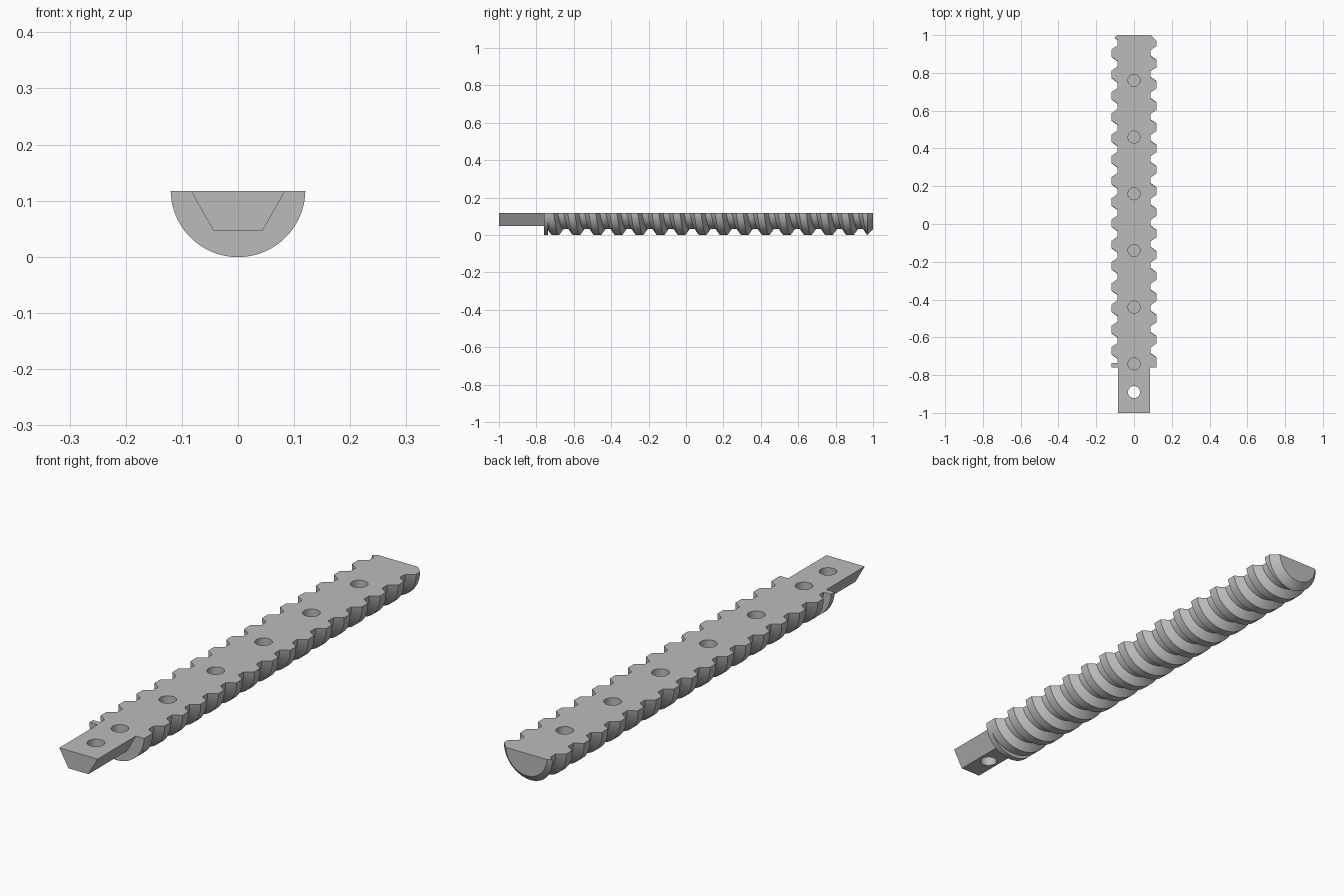
import bpy, bmesh, math

if "Cube" in bpy.data.objects:
    bpy.data.objects.remove(bpy.data.objects["Cube"])

AXIS_Z, TOP_Z = 0.1195, 0.1175      # screw axis height, flat top height
R_OUT, R_ROOT = 0.12, 0.088         # crest and root radii
PITCH, Y_START, Y_END = 0.1125, -0.76, 1.0

grey = bpy.data.materials.new("plain_grey")
grey.diffuse_color = (0.5, 0.5, 0.5, 1)
grey.use_nodes = True
grey.node_tree.nodes["Principled BSDF"].inputs["Base Color"].default_value = grey.diffuse_color


def loft(name, rings):
    """Closed solid through a list of point loops."""
    bm = bmesh.new()
    loops = [[bm.verts.new(p) for p in ring] for ring in rings]
    n = len(loops[0])
    for a, b in zip(loops, loops[1:]):
        for i in range(n):
            j = (i + 1) % n
            bm.faces.new((a[i], a[j], b[j], b[i]))
    for ring in (loops[0], loops[-1]):
        bm.faces.new(ring)
    # flat triangles keep the helical end caps and root strips exact
    bmesh.ops.triangulate(bm, faces=[f for f in bm.faces if len(f.verts) > 4])
    bmesh.ops.recalc_face_normals(bm, faces=bm.faces)
    me = bpy.data.meshes.new(name)
    bm.to_mesh(me)
    bm.free()
    ob = bpy.data.objects.new(name, me)
    bpy.context.collection.objects.link(ob)
    me.materials.append(grey)
    return ob


def boolean(ob, other, op):
    mod = ob.modifiers.new(op.lower(), 'BOOLEAN')
    mod.object, mod.operation, mod.solver = other, op, 'EXACT'
    bpy.context.view_layer.objects.active = ob
    bpy.ops.object.modifier_apply(modifier=mod.name)


def arc(r, y, shift=0.0, steps=66):
    """Lower arc, a little past half a turn; shift moves it along the helix."""
    pts = []
    for i in range(steps + 1):
        t = math.radians(20 - 220 * i / steps)
        pts.append((r * math.cos(t), y - shift * t / math.tau, AXIS_Z + r * math.sin(t)))
    return pts


def section(r, y, steps=64):
    """Half disc closed by the flat top."""
    t0 = math.asin((TOP_Z - AXIS_Z) / r)
    pts = []
    for i in range(steps + 1):
        t = t0 - (math.pi + 2 * t0) * i / steps
        pts.append((r * math.cos(t), y, AXIS_Z + r * math.sin(t)))
    return pts


# Helical thread: trapezoid teeth, overlong at both ends
rings = []
for k in range(-17, 3):
    y = 0.961 + k * PITCH
    for dy, r in ((-0.0405, R_ROOT), (-0.0185, R_OUT), (0.0185, R_OUT), (0.0405, R_ROOT)):
        rings.append(arc(r, y + dy, PITCH))
screw = loft("threaded_half_screw", rings)

# Thin collar at the start of the thread
collar = loft("collar", [arc(R_OUT, Y_START - 0.03), arc(R_OUT, -0.737)])
boolean(screw, collar, 'UNION')

# Trim to the flat top, square start and chamfered end
trim = loft("trim_envelope", [section(0.14, Y_START), section(0.14, Y_END - 0.05),
                              section(0.09, Y_END)])
boolean(screw, trim, 'INTERSECT')

# Tapered tang
tang = loft("tang", [[(-0.084, y, TOP_Z), (0.084, y, TOP_Z), (0.044, y, 0.047),
                      (-0.044, y, 0.047)] for y in (-1.0, Y_START)])


# Round holes: blind along the screw, through in the tang
def hole_cutter(y, bottom):
    return loft("hole_cutter", [[(0.032 * math.cos(a * math.tau / 32),
                                  y + 0.032 * math.sin(a * math.tau / 32), z)
                                 for a in range(32)] for z in (bottom, 0.2)])


for i in range(6):
    cutter = hole_cutter(-0.74 + 0.3 * i, TOP_Z - 0.06)
    boolean(screw, cutter, 'DIFFERENCE')
    if i == 0:
        boolean(tang, cutter, 'DIFFERENCE')
    bpy.data.objects.remove(cutter)
cutter = hole_cutter(-0.89, -0.1)
boolean(tang, cutter, 'DIFFERENCE')
for helper in (cutter, collar, trim):
    bpy.data.objects.remove(helper)

# Smooth curved walls, sharp edges
for ob in (screw, tang):
    bpy.ops.object.select_all(action='DESELECT')
    ob.select_set(True)
    bpy.context.view_layer.objects.active = ob
    bpy.ops.object.shade_smooth_by_angle(angle=math.radians(25))
